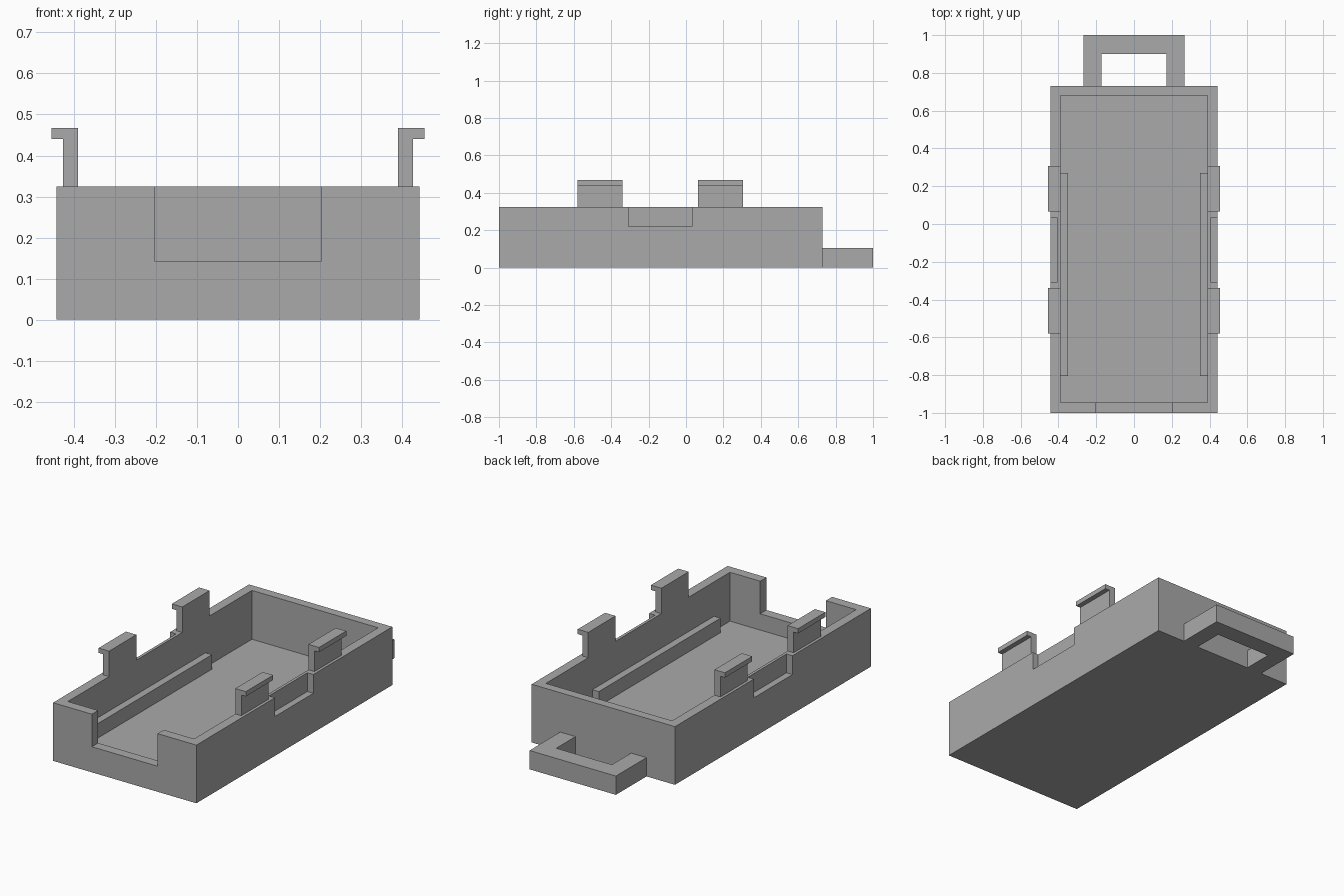
import bpy
import bmesh

cube = bpy.data.objects.get("Cube")
if cube:
    bpy.data.objects.remove(cube, do_unlink=True)

grey = bpy.data.materials.new("plain grey")
grey.use_nodes = True
grey.diffuse_color = (0.4, 0.4, 0.4, 1)
grey.node_tree.nodes["Principled BSDF"].inputs["Base Color"].default_value = grey.diffuse_color


def extrude_profile(name, profile, y0, y1):
    """Extrude an x-z outline along y."""
    bm = bmesh.new()
    face = bm.faces.new([bm.verts.new((x, y0, z)) for x, z in profile])
    moved = bmesh.ops.extrude_face_region(bm, geom=[face])["geom"]
    verts = [v for v in moved if isinstance(v, bmesh.types.BMVert)]
    bmesh.ops.translate(bm, verts=verts, vec=(0, y1 - y0, 0))
    bmesh.ops.recalc_face_normals(bm, faces=bm.faces)
    mesh = bpy.data.meshes.new(name)
    bm.to_mesh(mesh)
    bm.free()
    mesh.materials.append(grey)
    obj = bpy.data.objects.new(name, mesh)
    bpy.context.collection.objects.link(obj)
    return obj


def box(name, x0, x1, y0, y1, z0, z1):
    return extrude_profile(name, [(x0, z0), (x1, z0), (x1, z1), (x0, z1)], y0, y1)


def cut(obj, *bounds):
    """Subtract a box from an object and discard the cutter."""
    cutter = box("cutter", *bounds)
    cutter.hide_render = True
    mod = obj.modifiers.new("cut", 'BOOLEAN')
    mod.operation = 'DIFFERENCE'
    mod.solver = 'EXACT'
    mod.object = cutter
    bpy.context.view_layer.objects.active = obj
    bpy.ops.object.modifier_apply(modifier=mod.name)
    bpy.data.objects.remove(cutter, do_unlink=True)


HALF, INNER = 0.443, 0.39          # outer and inner half widths
FRONT, BACK = -1.0, 0.73
FLOOR, RIM = 0.052, 0.325
ABOVE = 0.6

# Open tray with a cable gap in the front wall
tray = box("tray", -HALF, HALF, FRONT, BACK, 0, RIM)
cut(tray, -INNER, INNER, -0.945, 0.68, FLOOR, ABOVE)
cut(tray, -0.203, 0.203, -1.1, -0.9, 0.143, ABOVE)

for side, label in ((1, "left"), (-1, "right")):
    # Shallow recess in the outside of the side wall
    edges = sorted((side * 0.406, side * 0.5))
    cut(tray, *edges, -0.307, 0.033, 0.22, ABOVE)

    # Low support rail along the inside wall
    edges = sorted((side * 0.35, side * INNER))
    box(label + "_rail", *edges, -0.805, 0.27, FLOOR, 0.133)

    # Two hooked clips standing on the rim
    hook = [(INNER, RIM), (0.427, RIM), (0.427, 0.44),
            (0.455, 0.44), (0.455, 0.467), (INNER, 0.467)]
    for place, y in (("front", -0.581), ("back", 0.065)):
        extrude_profile(f"{label}_{place}_clip",
                        [(side * x, z) for x, z in hook], y, y + 0.241)

# Loop handle at the foot of the back wall
handle = box("handle", -0.267, 0.267, BACK, 1.0, 0, 0.105)
cut(handle, -0.172, 0.172, 0.6, 0.9, -0.1, 0.2)
